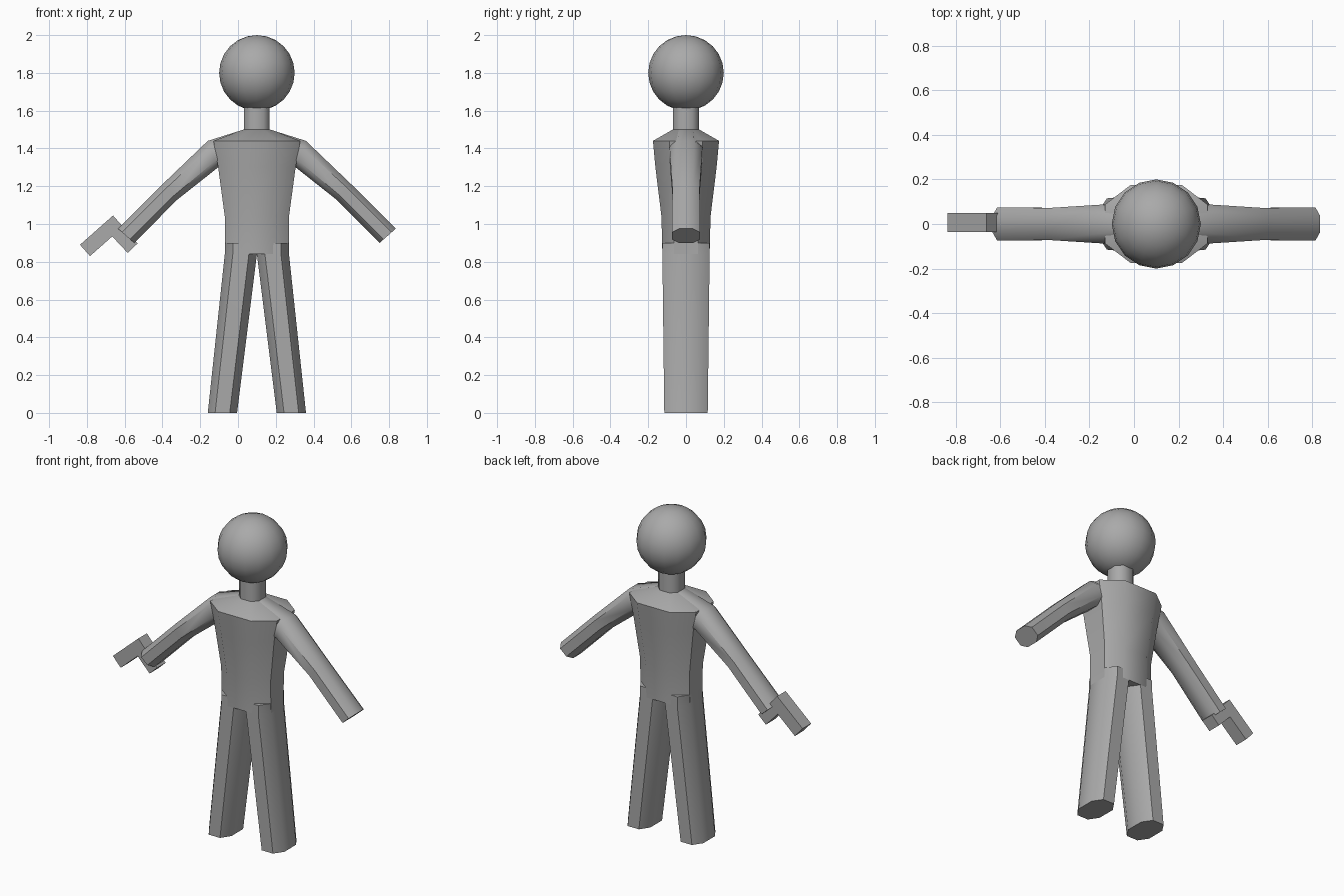
import bpy, bmesh, math
from mathutils import Vector, Matrix

if "Cube" in bpy.data.objects:
    bpy.data.objects.remove(bpy.data.objects["Cube"], do_unlink=True)

CX = 0.1  # the figure's own centre line

grey = bpy.data.materials.new("plain_grey")
grey.use_nodes = True
grey.diffuse_color = (0.4, 0.4, 0.4, 1)
grey.node_tree.nodes["Principled BSDF"].inputs["Base Color"].default_value = (0.4, 0.4, 0.4, 1)


def finish(name, bm, angle=50):
    bmesh.ops.recalc_face_normals(bm, faces=bm.faces)
    mesh = bpy.data.meshes.new(name)
    bm.to_mesh(mesh)
    bm.free()
    mesh.materials.append(grey)
    mesh.shade_smooth()
    mesh.set_sharp_from_angle(angle=math.radians(angle))
    obj = bpy.data.objects.new(name, mesh)
    bpy.context.collection.objects.link(obj)
    return obj


def loft(name, rings):
    """Chamfered eight-sided tube; each ring is (edge a, edge b, half depth) with a, b as (x, z)."""
    bm = bmesh.new()
    loops = []
    for a, b, depth in rings:
        a, b = Vector((a[0], 0, a[1])), Vector((b[0], 0, b[1]))
        mid, half, deep = (a + b) / 2, (b - a) / 2, Vector((0, depth, 0))
        corners = [(1, .5), (.5, 1), (-.5, 1), (-1, .5), (-1, -.5), (-.5, -1), (.5, -1), (1, -.5)]
        loops.append([bm.verts.new(mid + half * u + deep * v) for u, v in corners])
    for low, high in zip(loops, loops[1:]):
        for i in range(8):
            j = (i + 1) % 8
            bm.faces.new((low[i], low[j], high[j], high[i]))
    bm.faces.new(loops[0])
    bm.faces.new(loops[-1])
    return finish(name, bm)


def box(name, start, end, width, y, depth):
    """Bar running from start to end in the x-z plane."""
    s, e = Vector((start[0], y, start[1])), Vector((end[0], y, end[1]))
    along = e - s
    turn = Vector((1, 0, 0)).rotation_difference(along).to_matrix().to_4x4()
    bm = bmesh.new()
    bmesh.ops.create_cube(bm, size=1, matrix=Matrix.Translation((s + e) / 2) @ turn
                          @ Matrix.Diagonal((along.length, depth, width, 1)))
    return finish(name, bm)


# Torso and neck
profile = [(0.84, 0.17, 0.125), (1.04, 0.17, 0.13), (1.30, 0.205, 0.162),
           (1.44, 0.23, 0.175), (1.50, 0.07, 0.07)]
loft("torso", [((CX - w, z), (CX + w, z), d) for z, w, d in profile])
loft("neck", [((CX - .068, z), (CX + .068, z), .068) for z in (1.48, 1.66)])

# Head
bm = bmesh.new()
bmesh.ops.create_uvsphere(bm, u_segments=16, v_segments=12, radius=0.2,
                          matrix=Matrix.Translation((CX, 0, 1.8)))
finish("head", bm)

# Arms and legs, mirrored about the centre line
arm = [((.07, 1.50), (.07, 1.30), .075), ((.26, 1.44), (.205, 1.30), .087),
       ((.50, 1.21), (.42, 1.13), .072), ((.735, .975), (.65, .90), .075)]
leg = [((.26, 0), (.105, 0), .115), ((.17, .84), (0, .84), .125), ((.17, .90), (0, .90), .125)]
for side, s in (("left", 1), ("right", -1)):
    for part, rings in (("arm", arm), ("leg", leg)):
        loft(f"{side}_{part}", [((CX + s * a[0], a[1]), (CX + s * b[0], b[1]), d)
                                for a, b, d in rings])

# Hand tool held in the right hand
box("tool_barrel", (-.81, .86), (-.635, 1.015), .08, .007, .084)
box("tool_grip", (-.655, .975), (-.558, .872), .072, .007, .084)
